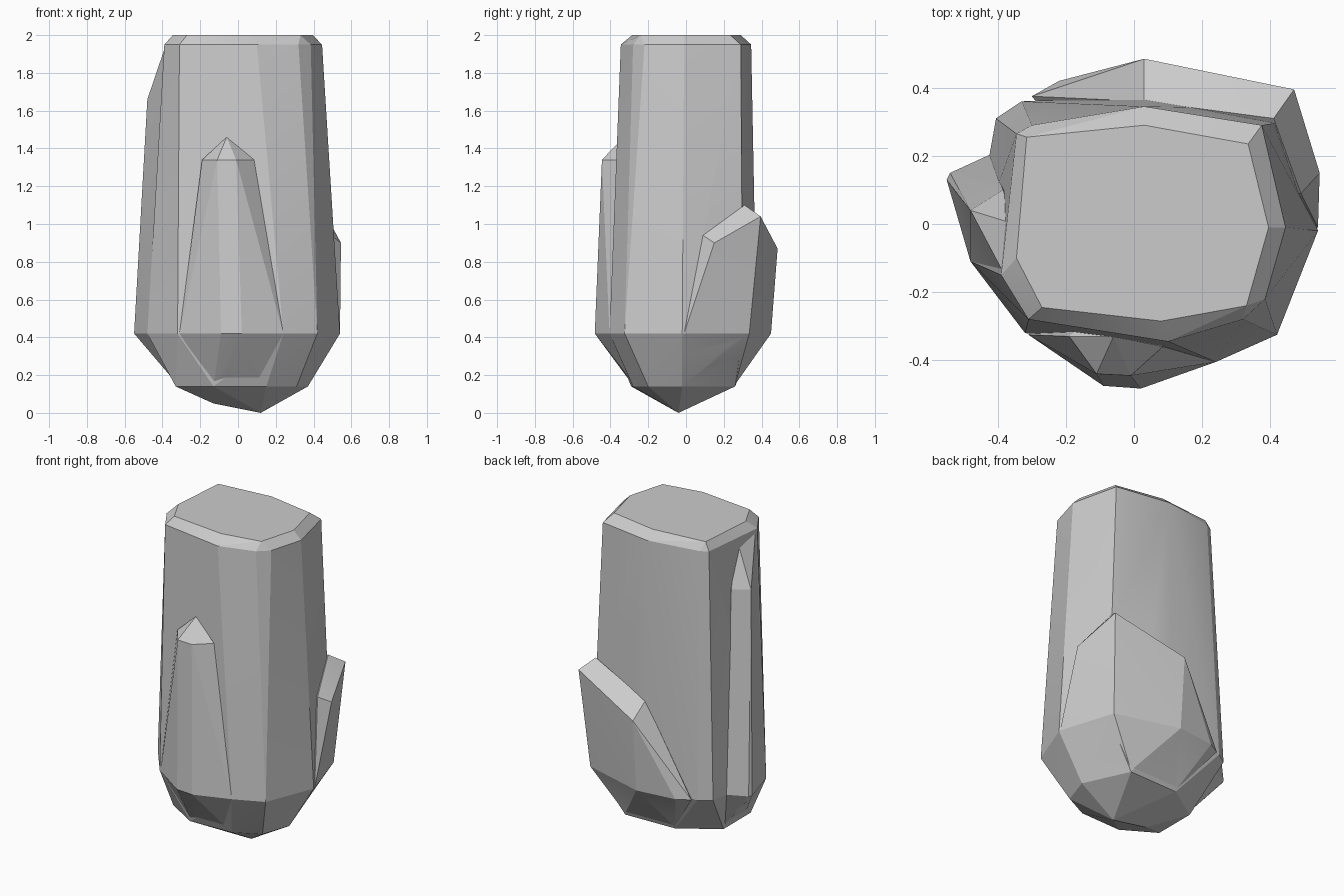
import bpy, bmesh, math


def ring(z, *xy):
    return [(x, y, z) for x, y in xy]


def hull(name, points):
    """Faceted stone chunk: the convex hull of a few section rings."""
    bm = bmesh.new()
    for p in points:
        bm.verts.new(p)
    res = bmesh.ops.convex_hull(bm, input=bm.verts)
    loose = {v for v in res["geom_interior"] if isinstance(v, bmesh.types.BMVert)}
    loose |= {v for v in bm.verts if not v.link_faces}
    bmesh.ops.delete(bm, geom=list(loose), context='VERTS')
    bmesh.ops.dissolve_limit(bm, angle_limit=math.radians(2),
                             verts=bm.verts, edges=bm.edges)
    bmesh.ops.recalc_face_normals(bm, faces=bm.faces)
    me = bpy.data.meshes.new(name)
    bm.to_mesh(me)
    bm.free()
    ob = bpy.data.objects.new(name, me)
    bpy.context.collection.objects.link(ob)
    return ob


# Main column: chamfered top, tapering wall, pointed foot
foot = [(0.12, -0.04, 0), (-0.13, -0.05, 0.05)]
column = hull("rock_column",
    ring(2.0, (0.03, 0.29), (0.335, 0.235), (0.395, -0.01), (0.33, -0.24),
         (0.08, -0.285), (-0.27, -0.245), (-0.345, -0.1), (-0.315, 0.255))
    + ring(1.95, (0.03, 0.345), (0.375, 0.29), (0.445, -0.01), (0.385, -0.22),
           (0.32, -0.28), (0.1, -0.345), (-0.31, -0.28), (-0.39, -0.15),
           (-0.345, 0.265), (-0.3, 0.29))
    + ring(0.42, (0.54, -0.02), (0.42, -0.325), (0.24, -0.405), (-0.32, -0.32),
           (-0.48, -0.11), (-0.405, 0.31), (-0.33, 0.36), (0.03, 0.375),
           (0.44, 0.3))
    + ring(0.14, (0.37, -0.02), (0.31, -0.2), (0.15, -0.28), (-0.13, -0.29),
           (-0.33, -0.17), (-0.33, 0.1), (-0.1, 0.25), (0.24, 0.26))
    + foot)

# Thin ridge on the front with a small pointed cap
front_ridge = hull("front_ridge",
    [(-0.06, -0.33, 1.46)]
    + ring(1.34, (-0.19, -0.33), (-0.11, -0.44), (-0.01, -0.445), (0.085, -0.36),
           (-0.06, -0.2))
    + ring(0.42, (-0.31, -0.325), (-0.09, -0.475), (0.02, -0.483), (0.24, -0.405),
           (0, -0.1))
    + ring(0.145, (-0.13, -0.28), (0.13, -0.27)))

# Broad slab at the back right with a slanted top
back_slab = hull("back_slab",
    [(0.03, 0.485, 0.87), (0.47, 0.395, 1.04), (0.545, 0.15, 0.9),
     (0.03, 0.36, 0.95), (0.41, 0.31, 1.1), (0.49, 0.09, 0.94)]
    + ring(0.42, (-0.3, 0.375), (-0.22, 0.42), (0.03, 0.45), (0.43, 0.335),
           (0.54, -0.01), (0, 0))
    + ring(0.15, (0.24, 0.26), (-0.1, 0.25), (0.365, 0.0)))

# Tall fin on the left, tapering into the top rim
left_fin = hull("left_fin",
    [(-0.385, -0.14, 1.94), (-0.35, 0.0, 1.94)]
    + ring(1.66, (-0.48, 0.04), (-0.385, 0.1), (-0.3, 0.05))
    + ring(0.42, (-0.55, 0.13), (-0.54, 0.15), (-0.42, 0.205), (-0.48, -0.11),
           (-0.2, 0.0))
    + [(-0.32, 0.1, 0.15), (-0.32, -0.13, 0.15), (-0.41, 0.03, 0.28)])

# Fuse the chunks into one stone
bpy.context.view_layer.objects.active = column
column.select_set(True)
for part in (front_ridge, back_slab, left_fin):
    mod = column.modifiers.new("fuse", 'BOOLEAN')
    mod.operation = 'UNION'
    mod.solver = 'EXACT'
    mod.object = part
    bpy.ops.object.modifier_apply(modifier=mod.name)
    bpy.data.objects.remove(part)

bpy.ops.object.shade_smooth_by_angle(angle=math.radians(12))
